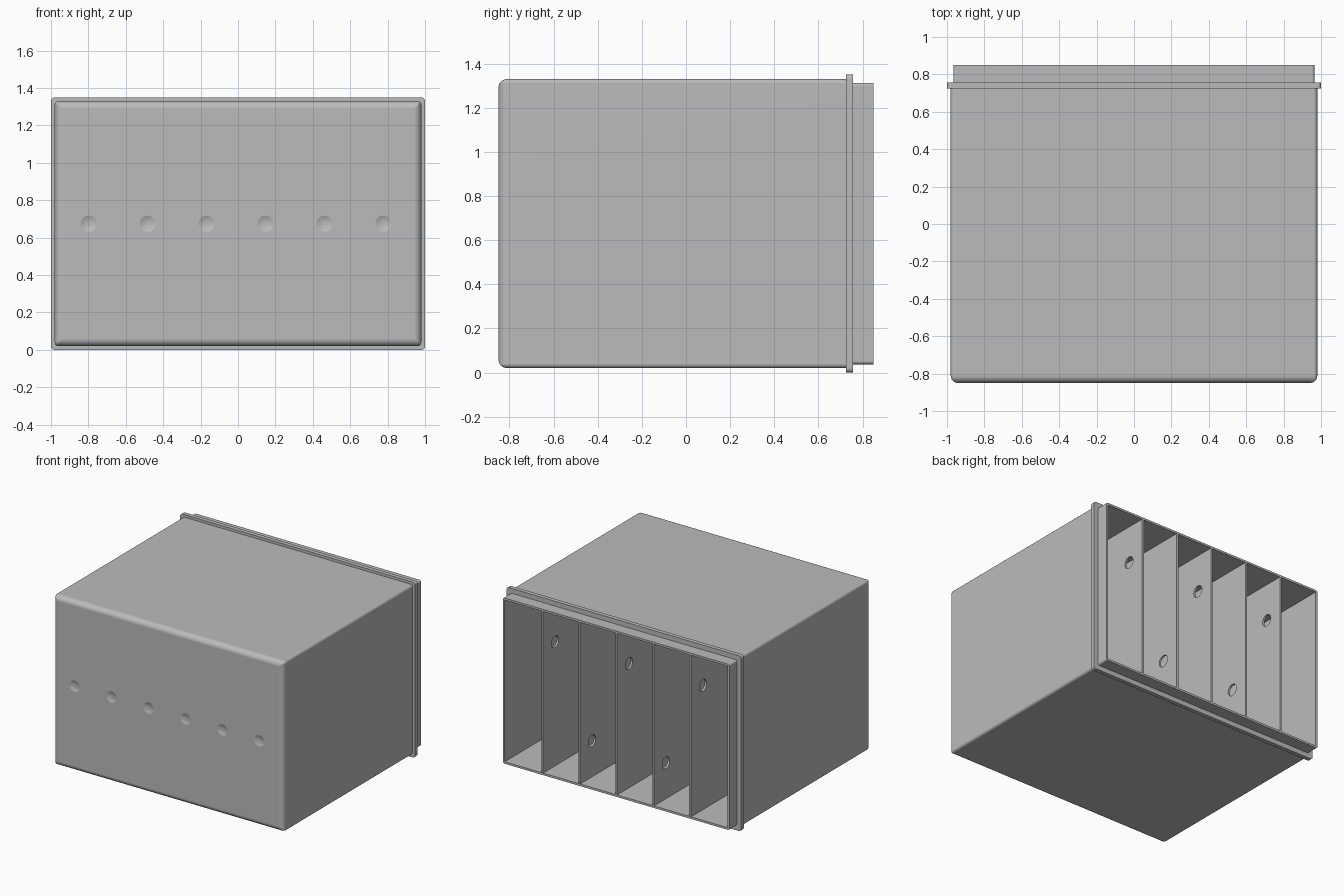
import bpy, bmesh, math
from mathutils import Matrix

cube = bpy.data.objects.get("Cube")
if cube:
    bpy.data.objects.remove(cube, do_unlink=True)

# Single moulded plastic colour
plastic = bpy.data.materials.new("grey_plastic")
plastic.use_nodes = True
GREY = (0.5, 0.5, 0.5, 1)
plastic.diffuse_color = GREY
plastic.node_tree.nodes["Principled BSDF"].inputs["Base Color"].default_value = GREY

MID_Z = 0.675
LIP_Y = 0.85
FRONT_Y = -0.85
PITCH = 0.315
WALL = 0.016


def make_object(name, bm):
    bmesh.ops.recalc_face_normals(bm, faces=bm.faces)
    mesh = bpy.data.meshes.new(name)
    bm.to_mesh(mesh)
    bm.free()
    mesh.materials.append(plastic)
    obj = bpy.data.objects.new(name, mesh)
    bpy.context.collection.objects.link(obj)
    return obj


def cut(obj, cutter):
    cutter.hide_render = True
    mod = obj.modifiers.new("cut", "BOOLEAN")
    mod.operation = "DIFFERENCE"
    mod.solver = "EXACT"
    mod.object = cutter
    bpy.context.view_layer.objects.active = obj
    bpy.ops.object.modifier_apply(modifier=mod.name)
    bpy.data.objects.remove(cutter, do_unlink=True)


def smooth(obj):
    bpy.ops.object.select_all(action="DESELECT")
    obj.select_set(True)
    bpy.context.view_layer.objects.active = obj
    bpy.ops.object.shade_smooth_by_angle(angle=math.radians(40))
    mod = obj.modifiers.new("flat_panels", "WEIGHTED_NORMAL")
    mod.keep_sharp = True


def ring(bm, y, half_x, half_z, radius, steps=5):
    """Rounded rectangle in the xz plane."""
    verts = []
    for q, (sx, sz) in enumerate(((1, 1), (-1, 1), (-1, -1), (1, -1))):
        for i in range(steps + 1):
            a = math.pi / 2 * (q + i / steps)
            verts.append(bm.verts.new((sx * (half_x - radius) + radius * math.cos(a), y,
                                       MID_Z + sz * (half_z - radius) + radius * math.sin(a))))
    return verts


# Shell: rounded front, body, flange, lip, then the inside of the tub
BODY = (0.98, 0.655)
FLANGE = (1.0, 0.675)
LIP = (0.965, 0.638)
INNER = (LIP[0] - WALL, LIP[1] - WALL)
ROUND = 0.04
sections = []
for i in range(7):
    a = math.pi / 2 * i / 6
    inset = ROUND * (1 - math.sin(a))
    sections.append((FRONT_Y + ROUND * (1 - math.cos(a)), BODY[0] - inset, BODY[1] - inset,
                     max(0.02 - inset, 0.004)))
sections += [(0.725, *BODY, 0.02), (0.725, *FLANGE, 0.02), (0.757, *FLANGE, 0.02),
             (0.757, *LIP, 0.015), (LIP_Y, *LIP, 0.015),
             (LIP_Y, *INNER, 0.004), (FRONT_Y + 0.04, *INNER, 0.004)]
bm = bmesh.new()
rings = [ring(bm, *s) for s in sections]
for a, b in zip(rings, rings[1:]):
    for i in range(len(a)):
        j = (i + 1) % len(a)
        bm.faces.new((a[i], a[j], b[j], b[i]))
bm.faces.new(rings[0])
bm.faces.new(rings[-1])
shell = make_object("box_shell", bm)

# Shallow dimples on the front, one per cell
DIMPLE, DEPTH = 0.045, 0.01
ball = (DIMPLE ** 2 + DEPTH ** 2) / (2 * DEPTH)
bm = bmesh.new()
for i in range(6):
    rows = []
    x = (i - 2.5) * PITCH - 0.01
    for k in range(6):
        r = DIMPLE * 1.1 * (1 - k / 6)
        y = FRONT_Y + DEPTH - ball + math.sqrt(ball ** 2 - r ** 2)
        rows.append([bm.verts.new((x + r * math.cos(t * math.tau / 24), y,
                                   MID_Z + r * math.sin(t * math.tau / 24))) for t in range(24)])
    for a, b in zip(rows, rows[1:]):
        for t in range(24):
            u = (t + 1) % 24
            bm.faces.new((a[t], a[u], b[u], b[t]))
    bm.faces.new(rows[0])
    bm.faces.new(rows[-1])
cut(shell, make_object("dimple_cutter", bm))
smooth(shell)

# Cell partitions, with a round port high or low in turn
for i in range(5):
    x = (i - 2) * PITCH
    back, front = LIP_Y - 0.001, FRONT_Y + 0.035
    bm = bmesh.new()
    bmesh.ops.create_cube(bm, size=1, matrix=Matrix.Translation((x, (back + front) / 2, MID_Z))
                          @ Matrix.Diagonal((WALL, back - front, 2 * INNER[1] + 0.006, 1)))
    partition = make_object(f"partition_{i + 1}", bm)
    port_z = 1.01 if i % 2 == 0 else 0.33
    bm = bmesh.new()
    bmesh.ops.create_cone(bm, cap_ends=True, segments=24, radius1=0.045, radius2=0.045, depth=0.1,
                          matrix=Matrix.Translation((x, 0.705, port_z))
                          @ Matrix.Rotation(math.pi / 2, 4, "Y"))
    cut(partition, make_object("port_cutter", bm))
    smooth(partition)
